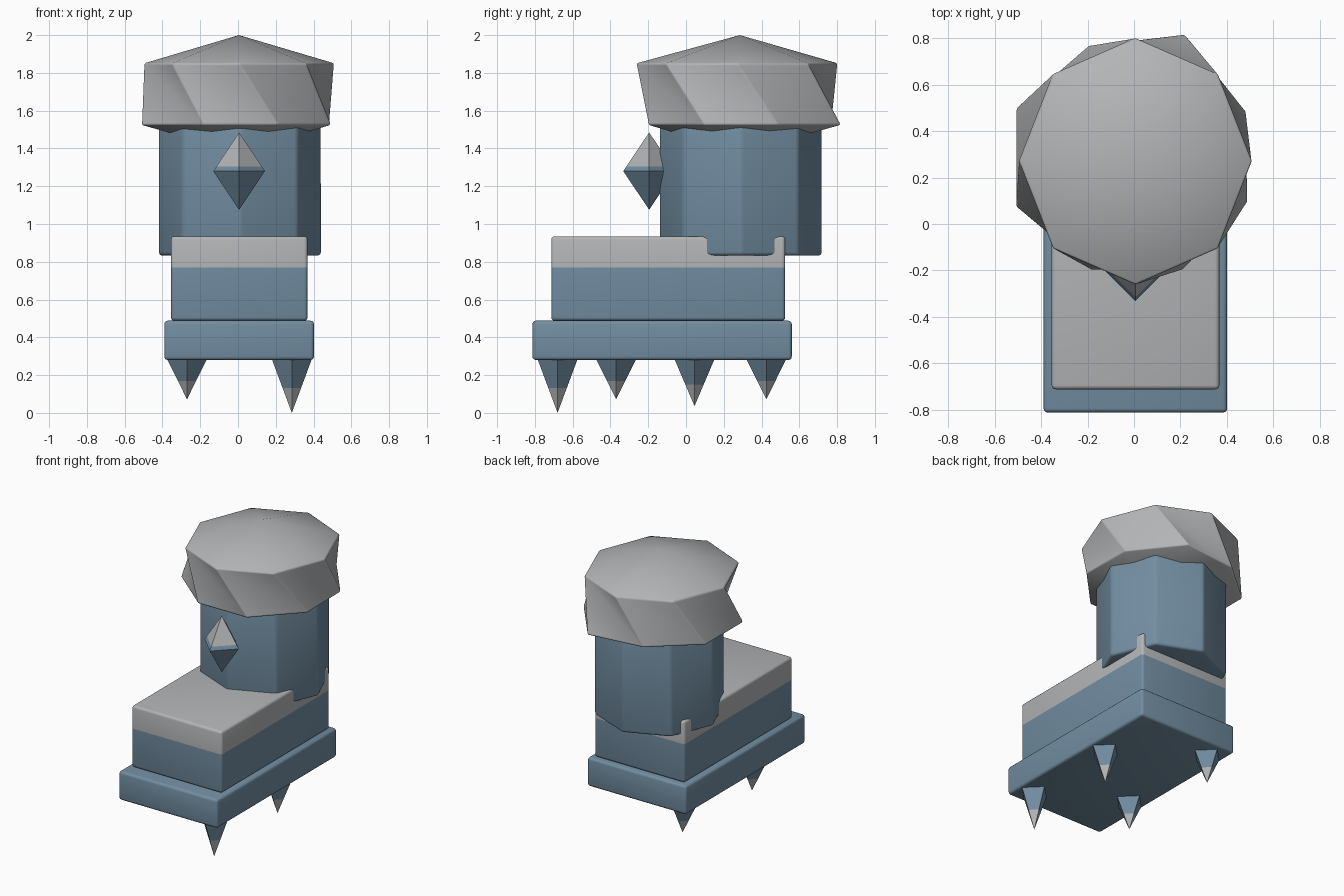
import bpy, bmesh, math
from mathutils import Vector

if "Cube" in bpy.data.objects:
    bpy.data.objects.remove(bpy.data.objects["Cube"])


def material(name, rgb):
    m = bpy.data.materials.new(name)
    m.diffuse_color = (*rgb, 1)
    m.use_nodes = True
    m.node_tree.nodes["Principled BSDF"].inputs["Base Color"].default_value = m.diffuse_color
    return m


BLUE = material("slate blue", (0.17, 0.27, 0.36))
GREY = material("light grey", (0.45, 0.46, 0.47))


def ring(cx, cy, z, n, rx, ry=None):
    """Polygon with its corners on the axes, starting at the front, going round to +x."""
    ry = ry or rx
    return [(cx + rx * math.sin(2 * math.pi * i / n),
             cy - ry * math.cos(2 * math.pi * i / n), z) for i in range(n)]


def rect(x0, x1, y0, y1, z):
    return [(x0, y0, z), (x1, y0, z), (x1, y1, z), (x0, y1, z)]


def loft(name, rings, low, high=None, split=None, bevel=0, twist=False):
    """Join rings from bottom to top; a ring of one point is an apex."""
    bm = bmesh.new()
    rows = [[bm.verts.new(p) for p in r] for r in rings]
    for a, b in zip(rows, rows[1:]):
        n = max(len(a), len(b))
        for i in range(n):
            j = (i + 1) % n
            if len(a) == 1:
                bm.faces.new((a[0], b[j], b[i]))
            elif len(b) == 1:
                bm.faces.new((a[i], a[j], b[0]))
            elif twist:
                bm.faces.new((a[i], a[j], b[i]))
                bm.faces.new((b[i], a[j], b[j]))
            else:
                bm.faces.new((a[i], a[j], b[j], b[i]))
    for row in (rows[0], rows[-1]):
        if len(row) > 1:
            bm.faces.new(row)
    bmesh.ops.recalc_face_normals(bm, faces=bm.faces)
    bm.normal_update()
    # soften the convex edges
    if bevel:
        edges = [e for e in bm.edges if e.calc_face_angle_signed(0) > math.radians(25)]
        bmesh.ops.bevel(bm, geom=edges, offset=bevel, segments=3, profile=0.5,
                        affect='EDGES', clamp_overlap=True)
    # cut along the colour line
    if split is not None:
        bmesh.ops.bisect_plane(bm, geom=bm.verts[:] + bm.edges[:] + bm.faces[:],
                               plane_co=Vector((0, 0, split)), plane_no=Vector((0, 0, 1)))
        for f in bm.faces:
            f.material_index = int(f.calc_center_median().z > split)
    for f in bm.faces:
        f.smooth = bevel > 0
    me = bpy.data.meshes.new(name)
    bm.to_mesh(me)
    bm.free()
    me.materials.append(low)
    if high:
        me.materials.append(high)
    if bevel:
        me.set_sharp_from_angle(angle=math.radians(40))
    ob = bpy.data.objects.new(name, me)
    bpy.context.collection.objects.link(ob)
    return ob


# base slab and two-tone body
loft("base_slab", [rect(-0.39, 0.402, -0.813, 0.56, z) for z in (0.28, 0.488)], BLUE, bevel=0.018)
loft("body", [rect(-0.355, 0.368, -0.713, 0.525, z) for z in (0.488, 0.935)],
     BLUE, GREY, 0.77, bevel=0.018)

# octagonal column
loft("column", [ring(0.01, 0.29, z, 8, 0.432) for z in (0.833, 1.62)], BLUE, bevel=0.018)

# twisted cap: uneven lower ring, regular upper ring, shallow cones above and below
lower = [(-0.185, -0.2), (0.21, -0.2), (0.492, 0.095), (0.485, 0.485),
         (0.22, 0.82), (-0.195, 0.772), (-0.51, 0.5), (-0.512, 0.075)]
upper = ring(0.006, 0.27, 1.85, 8, 0.505, 0.535)
# each upper corner leans over to the lower corner on its right
lower = [(x, y, 1.525) for x, y in lower[1:] + lower[:1]]
loft("cap", [[(0.005, 0.29, 1.38)], lower, upper, [(0.005, 0.285, 2.0)]],
     GREY, bevel=0.012, twist=True)

# diamond eye on the column front
loft("diamond_eye", [[(0.006, -0.195, 1.075)], ring(0.006, -0.195, 1.28, 4, 0.137),
                     [(0.006, -0.195, 1.485)]], BLUE, GREY, 1.305)

# four spike feet with grey tips
for i, (x, y, tip) in enumerate([(0.285, -0.68, 0.0), (-0.27, -0.37, 0.072),
                                 (0.285, 0.045, 0.036), (-0.27, 0.425, 0.072)]):
    loft(f"spike_foot_{i + 1}", [[(x, y, tip)], ring(x, y, 0.285, 4, 0.106)],
         GREY, BLUE, tip + 0.46 * (0.285 - tip))
